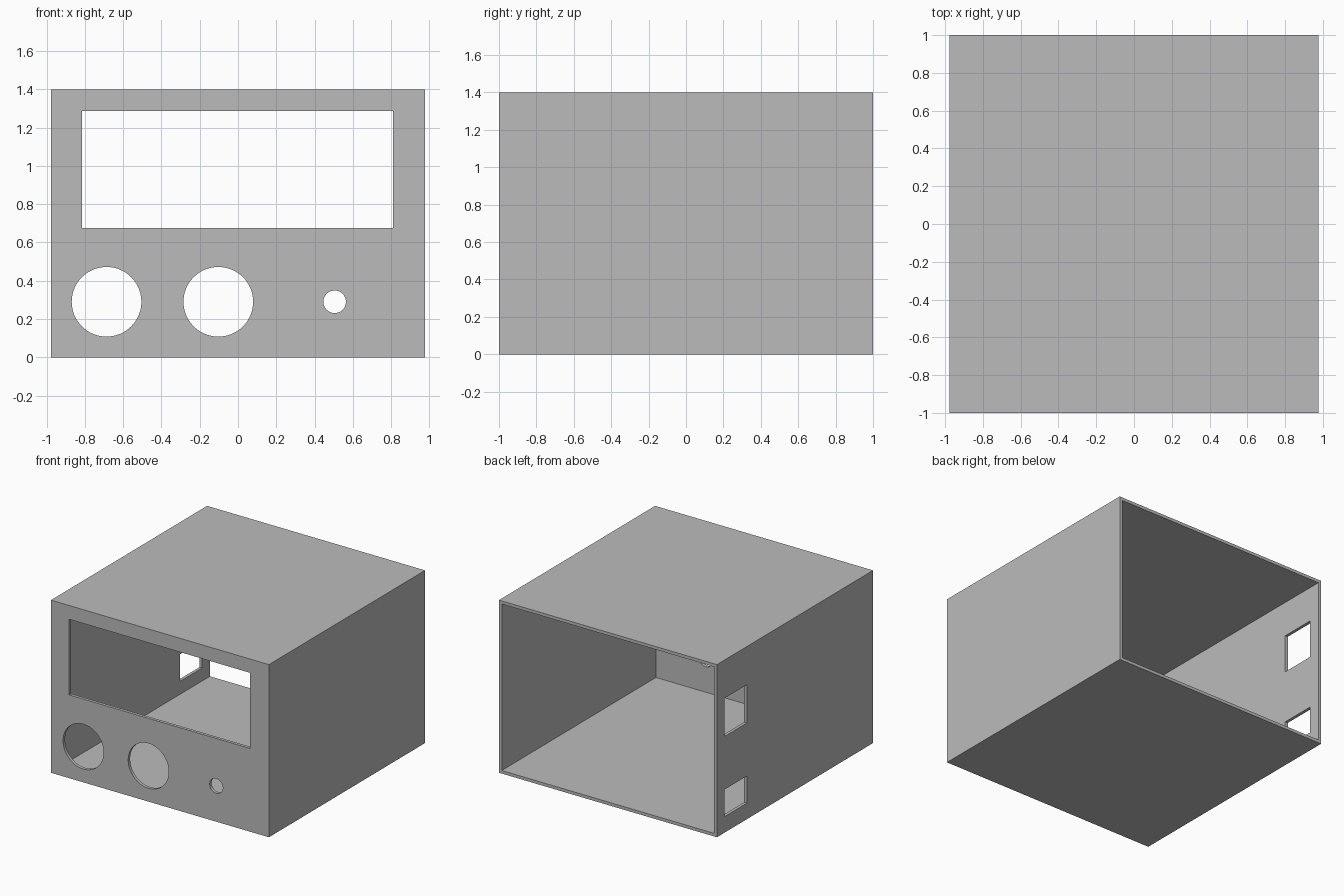
import bpy
import bmesh
import math
from mathutils import Matrix, Vector

default = bpy.data.objects.get("Cube")
if default:
    bpy.data.objects.remove(default, do_unlink=True)

W, D, H = 1.955, 2.0, 1.4   # outer size
T = 0.025                   # wall thickness

grey = bpy.data.materials.new("plain grey")
grey.use_nodes = True
grey.diffuse_color = (0.5, 0.5, 0.5, 1)
grey.node_tree.nodes["Principled BSDF"].inputs["Base Color"].default_value = (0.5, 0.5, 0.5, 1)


def new_object(name, bm):
    bmesh.ops.recalc_face_normals(bm, faces=bm.faces)
    mesh = bpy.data.meshes.new(name)
    bm.to_mesh(mesh)
    bm.free()
    mesh.materials.append(grey)
    obj = bpy.data.objects.new(name, mesh)
    bpy.context.collection.objects.link(obj)
    return obj


def box(name, low, high):
    low, high = Vector(low), Vector(high)
    bm = bmesh.new()
    bmesh.ops.create_cube(bm, size=1, matrix=Matrix.Translation((low + high) / 2)
                          @ Matrix.Diagonal((high - low).to_4d()))
    return new_object(name, bm)


def round_cutter(name, x, z, radius):
    bm = bmesh.new()
    bmesh.ops.create_cone(bm, cap_ends=True, segments=64, radius1=radius, radius2=radius,
                          depth=0.2, matrix=Matrix.Translation((x, -D / 2, z))
                          @ Matrix.Rotation(math.pi / 2, 4, "X"))
    return new_object(name, bm)


# Case body
case = box("instrument_case", (-W / 2, -D / 2, 0), (W / 2, D / 2, H))

# Hollow inside, open at the back
cutters = [box("cavity_cutter", (-W / 2 + T, -D / 2 + T, T), (W / 2 - T, D, H - T))]

# Display window and control holes in the front wall
cutters.append(box("display_cutter", (-0.815, -1.1, 0.675), (0.81, -0.9, 1.288)))
for label, x, radius in (("left", -0.687, 0.182), ("middle", -0.103, 0.182), ("small", 0.505, 0.059)):
    cutters.append(round_cutter(label + "_hole_cutter", x, 0.29, radius))

# Two connector openings near the back of one side wall
for label, low, high in (("lower", 0.13, 0.35), ("upper", 0.78, 1.09)):
    cutters.append(box(label + "_side_cutter", (-1.1, 0.615, low), (-0.9, 0.9, high)))

for cutter in cutters:
    cutter.hide_render = True
    cut = case.modifiers.new(cutter.name, "BOOLEAN")
    cut.operation = "DIFFERENCE"
    cut.solver = "EXACT"
    cut.object = cutter

# Bake the cuts and drop the cutters
bpy.context.view_layer.update()
evaluated = case.evaluated_get(bpy.context.evaluated_depsgraph_get())
finished = bpy.data.meshes.new_from_object(evaluated)
case.modifiers.clear()
case.data = finished
for cutter in cutters:
    bpy.data.objects.remove(cutter, do_unlink=True)

# Smooth hole rims, crisp box edges
bpy.ops.object.select_all(action="DESELECT")
case.select_set(True)
bpy.context.view_layer.objects.active = case
bpy.ops.object.shade_smooth_by_angle(angle=math.radians(30))
